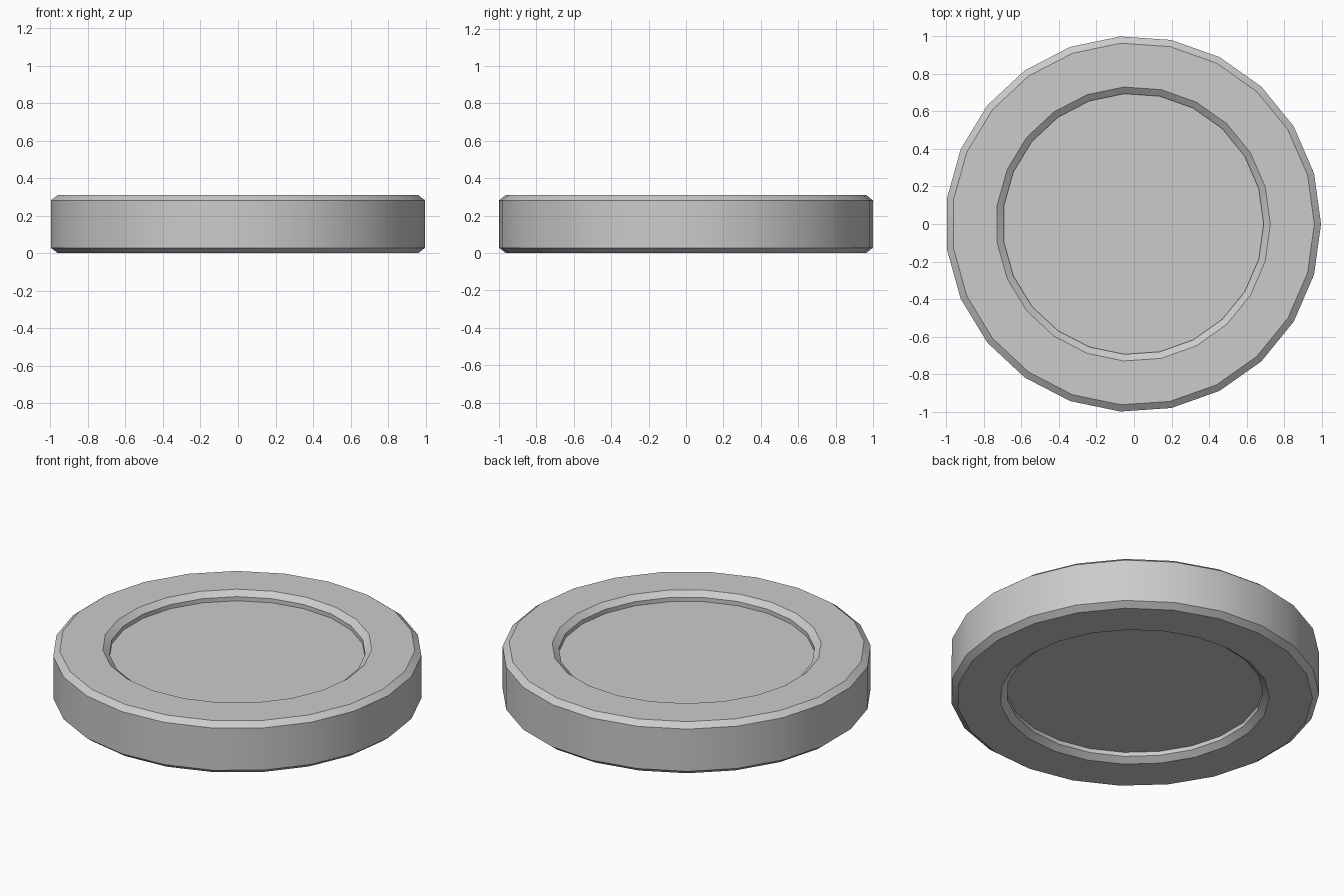
import bpy, bmesh, math

if "Cube" in bpy.data.objects:
    bpy.data.objects.remove(bpy.data.objects["Cube"])

SIDES = 23
R = 1.0023          # outer radius
H = 0.309           # total height
CX = -0.0047        # recentres the odd-sided outline on x = 0
BEV_R, BEV_Z = 0.036, 0.028
R_IN = 0.732        # mouth of the recess
DEPTH = 0.053       # recess depth, both faces


def lathe(name, profile):
    """Closed lathe of a (radius, z) profile, bottom to top, with flat end caps."""
    bm = bmesh.new()
    rings = []
    for r, z in profile:
        rings.append([bm.verts.new((CX + r * math.cos(2 * math.pi * i / SIDES),
                                    r * math.sin(2 * math.pi * i / SIDES), z))
                      for i in range(SIDES)])
    for a, b in zip(rings, rings[1:]):
        for i in range(SIDES):
            j = (i + 1) % SIDES
            bm.faces.new((a[i], a[j], b[j], b[i]))
    bm.faces.new(rings[0][::-1])
    bm.faces.new(rings[-1])
    bmesh.ops.recalc_face_normals(bm, faces=bm.faces)
    mesh = bpy.data.meshes.new(name)
    bm.to_mesh(mesh)
    bm.free()
    ob = bpy.data.objects.new(name, mesh)
    bpy.context.collection.objects.link(ob)
    bpy.context.view_layer.objects.active = ob
    ob.select_set(True)
    bpy.ops.object.shade_smooth_by_angle(angle=math.radians(25))
    return ob


# Disc with bevelled rim and a bevelled recess, mirrored top and bottom
lower = [(R_IN - BEV_R, DEPTH), (R_IN - BEV_R, BEV_Z), (R_IN, 0),
         (R - BEV_R, 0), (R, BEV_Z)]
upper = [(r, H - z) for r, z in reversed(lower)]
lathe("recessed_disc", lower + upper)
